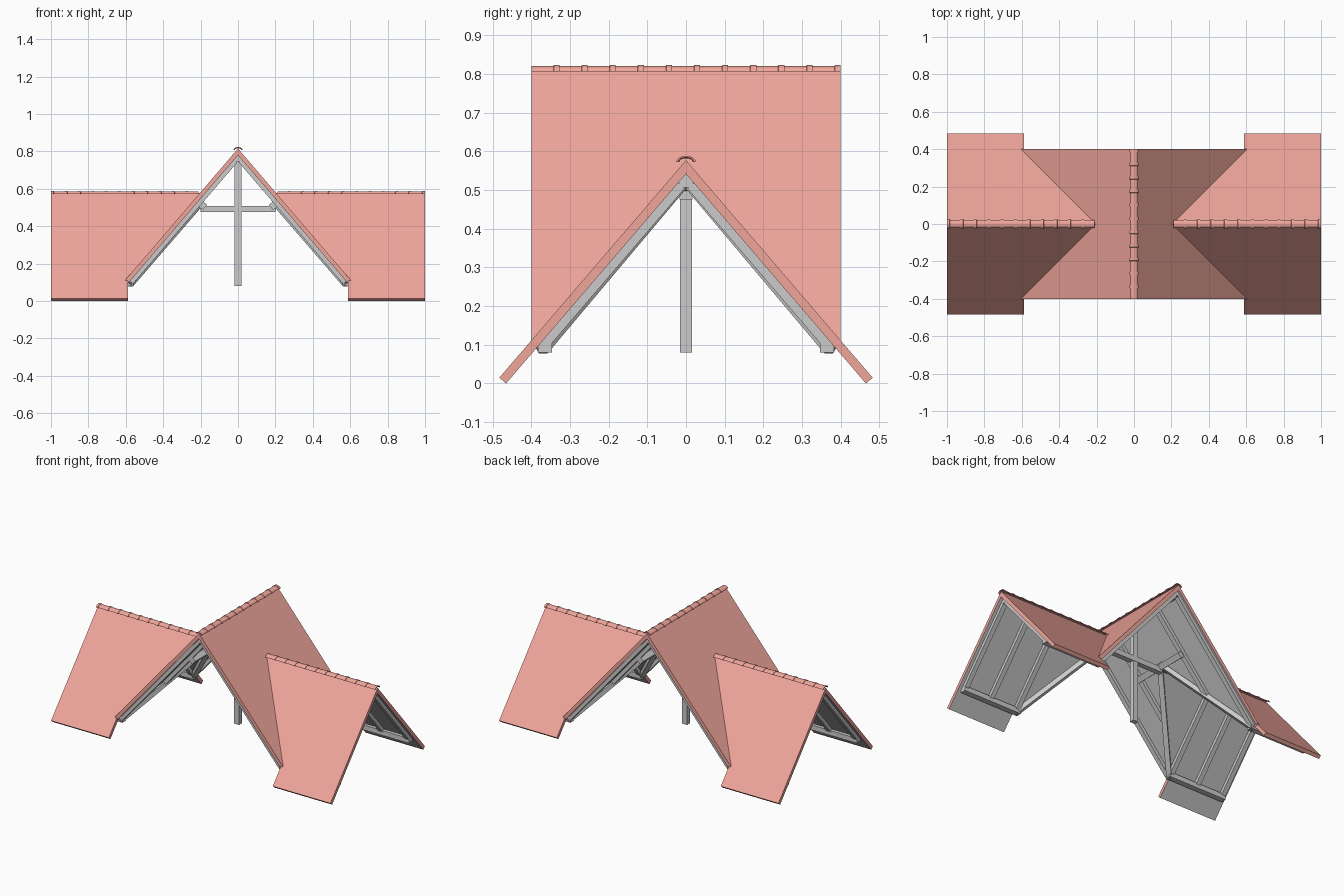
import bpy, bmesh, math
from mathutils import Vector, Matrix

if "Cube" in bpy.data.objects:
    bpy.data.objects.remove(bpy.data.objects["Cube"])

S = 1.165                       # roof pitch (rise over run)
L = math.hypot(1, S)
T = 0.023                       # roof covering thickness
MAIN_Z, WING_Z = 0.815, 0.577   # ridge heights
VAL = (MAIN_Z - WING_Z) / S     # where the wing ridge meets the main slope

coral = bpy.data.materials.new("coral_tile")
coral.diffuse_color = (0.87, 0.38, 0.33, 1)
coral.use_nodes = True
coral.node_tree.nodes["Principled BSDF"].inputs["Base Color"].default_value = coral.diffuse_color
grey = bpy.data.materials.new("grey_lining")
grey.diffuse_color = (0.8, 0.8, 0.8, 1)
grey.use_nodes = True
grey.node_tree.nodes["Principled BSDF"].inputs["Base Color"].default_value = grey.diffuse_color


def add(name, bm, mats=()):
    me = bpy.data.meshes.new(name)
    bmesh.ops.recalc_face_normals(bm, faces=bm.faces)
    bm.to_mesh(me)
    bm.free()
    for m in mats:
        me.materials.append(m)
    ob = bpy.data.objects.new(name, me)
    bpy.context.collection.objects.link(ob)
    return ob


def panel(name, pts, ridge_z, place, eave):
    """Roof slab: pts are (run, along); place maps (run, along, z) to the world."""
    bm = bmesh.new()
    top, low = [], []
    for r, a in pts:
        z = ridge_z - S * r
        top.append(bm.verts.new(place(r, a, z)))
        if abs(r - eave) < 1e-4:        # square-cut eave
            low.append(bm.verts.new(place(r - T * S / L, a, z - T / L)))
        else:                           # plumb-cut ridge and valley
            low.append(bm.verts.new(place(r, a, z - T * L)))
    bm.faces.new(top)
    under = bm.faces.new(low[::-1])
    under.material_index = 1
    n = len(pts)
    for i in range(n):
        j = (i + 1) % n
        bm.faces.new((top[i], low[i], low[j], top[j]))
    add(name, bm, (coral, grey))


def beam(name, p, q, w, h, up=(0, 0, 1)):
    """Rectangular timber from p to q, h measured along up."""
    p, q = Vector(p), Vector(q)
    d = (q - p).normalized()
    side = d.cross(Vector(up)).normalized()
    u = side.cross(d)
    M = Matrix((side * w, d * (q - p).length, u * h)).transposed().to_4x4()
    M.translation = (p + q) / 2
    bm = bmesh.new()
    bmesh.ops.create_cube(bm, size=1, matrix=M)
    return add(name, bm)


def ridge_tiles(name, start, end, z, place, n=11):
    """Row of shallow half-round cap tiles, each flared over the next."""
    bm = bmesh.new()
    step = (end - start) / n
    for i in range(n):
        a0, rings = start + i * step, []
        for a, k in ((a0, 0.92), (a0 + step * 0.78, 0.96), (a0 + step * 0.8, 1.1), (a0 + step, 1.1)):
            ring = []
            for w, h in ((0.023, 0.015), (0.019, 0.011)):
                arc = [math.pi * t / 10 for t in range(11)]
                if w < 0.02:
                    arc.reverse()
                ring += [bm.verts.new(place(w * k * math.cos(t), a, z - 0.005 + h * k * math.sin(t))) for t in arc]
            rings.append(ring)
        m = len(rings[0])
        for r0, r1 in zip(rings, rings[1:]):
            for j in range(m):
                bm.faces.new((r0[j], r0[(j + 1) % m], r1[(j + 1) % m], r1[j]))
        bm.faces.new(rings[0])
        bm.faces.new(rings[-1][::-1])
    ob = add(name, bm, (coral,))
    bpy.context.view_layer.objects.active = ob
    ob.select_set(True)
    bpy.ops.object.shade_smooth_by_angle(angle=math.radians(35))
    ob.select_set(False)


RD = 0.022                         # rafter depth
drop = (T + RD / 2) * L            # vertical drop from tile plane to rafter centre

# Main roof with valley notches, rafters and headers
for sx, tag in ((1, "right"), (-1, "left")):
    main = lambda r, a, z, s=sx: (s * r, a, z)
    panel(f"main_roof_{tag}", [(0, -.4), (0, .4), (.4 + VAL, .4), (VAL, 0), (.4 + VAL, -.4)], MAIN_Z, main, 9)
    nrm = (sx * S / L, 0, 1 / L)
    for y in (-.375, -.19, .19, .375):
        x1 = VAL + abs(y) - 0.01
        beam(f"main_rafter_{tag}", (sx * .012, y, MAIN_Z - S * .012 - drop),
             (sx * x1, y, MAIN_Z - S * x1 - drop), 0.03, RD, nrm)
    beam(f"valley_header_{tag}", (sx * .19, -.2, .512), (sx * .19, .2, .512), .036, .036, nrm)

    # Wing roofs, rafters, wall plates and valley rafters
    for sy, side in ((-1, "front"), (1, "back")):
        wing = lambda r, a, z, s=sx, t=sy: (s * a, t * r, z)
        panel(f"wing_roof_{tag}_{side}", [(0, VAL), (0, 1), (.483, 1), (.483, .587), (.587 - VAL, .587)],
              WING_Z, wing, .483)
        n2 = (0, sy * S / L, 1 / L)
        for x in (.58, .775, .965):
            beam(f"wing_rafter_{tag}_{side}", (sx * x, sy * .012, WING_Z - S * .012 - drop),
                 (sx * x, sy * .37, WING_Z - S * .37 - drop), 0.03, RD, n2)
        beam(f"wall_plate_{tag}_{side}", (sx * .56, sy * .365, .096), (sx * .98, sy * .365, .096), .036, .032)
        v0, v1 = VAL - .01, .58
        beam(f"valley_rafter_{tag}_{side}", (sx * v0, 0, MAIN_Z - S * v0 - .055),
             (sx * v1, sy * (v1 - VAL), MAIN_Z - S * v1 - .052), .03, .028)
    beam(f"wing_ridge_beam_{tag}", (sx * .2, 0, .524), (sx * .98, 0, .524), .036, .034)
    ridge_tiles(f"wing_ridge_tiles_{tag}", .21, 1, WING_Z, lambda w, a, z, s=sx: (s * a, w, z))

# Central frame
beam("main_ridge_beam", (0, -.39, .763), (0, .39, .763), .036, .034)
beam("king_post", (0, 0, .08), (0, 0, .75), .036, .03, (0, 1, 0))
beam("collar_beam", (-.2, 0, .492), (.2, 0, .492), .034, .034)
ridge_tiles("main_ridge_tiles", -.4, .4, MAIN_Z - .003, lambda w, a, z: (w, a, z))
